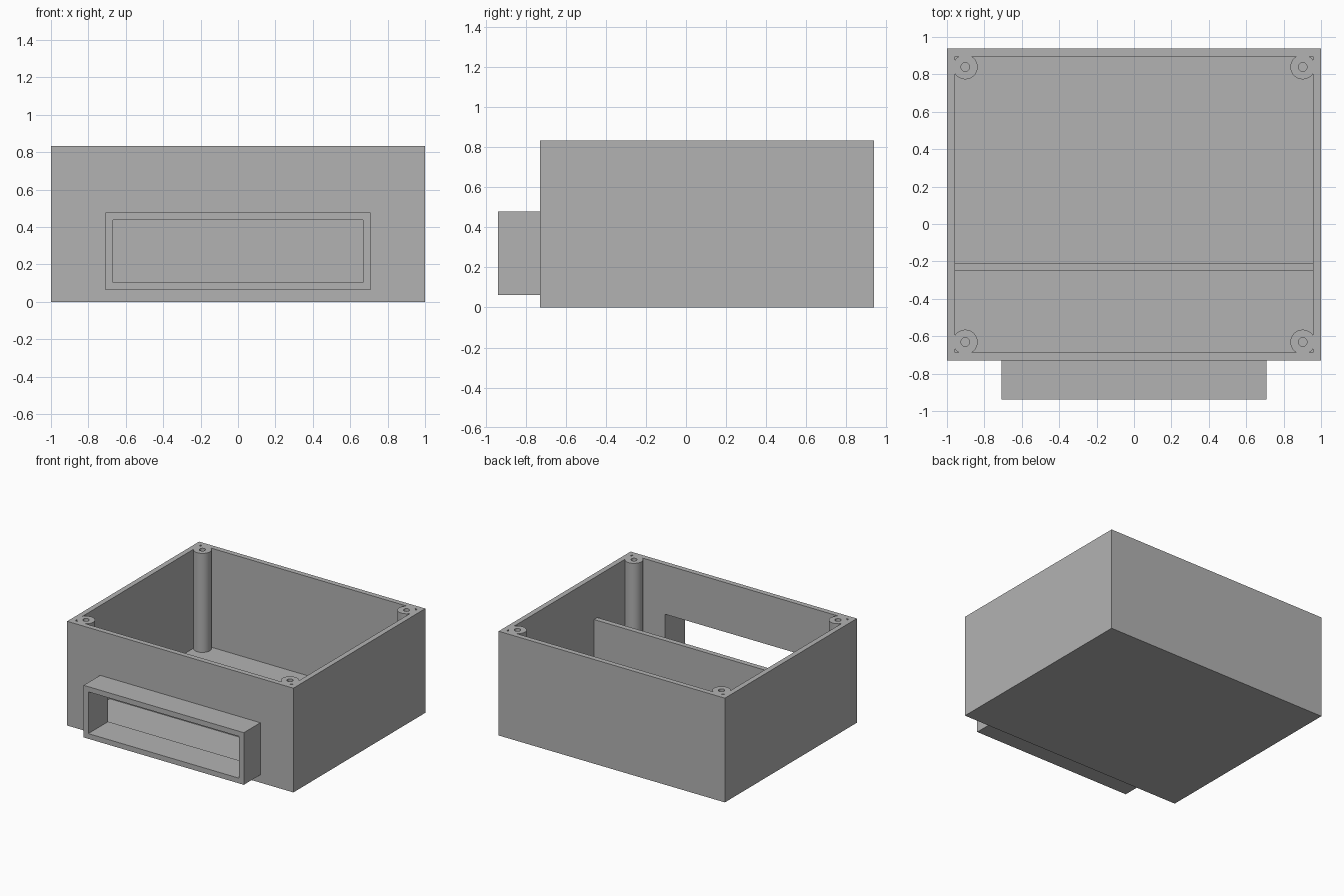
import bpy
import math

cube = bpy.data.objects.get("Cube")
if cube:
    bpy.data.objects.remove(cube, do_unlink=True)

grey = bpy.data.materials.new("plain grey")
grey.use_nodes = True
colour = (0.45, 0.45, 0.45, 1)
grey.diffuse_color = colour
grey.node_tree.nodes["Principled BSDF"].inputs["Base Color"].default_value = colour

# Overall dimensions
WALL = 0.0417
HEIGHT = 0.833
FRONT, BACK = -0.729, 0.9375
POST_INSET = 0.098


def finish(name):
    obj = bpy.context.object
    obj.name = name
    obj.data.materials.append(grey)
    return obj


def box(name, x, y0, y1, z0, z1):
    """Box symmetric in x, from y0 to y1 and z0 to z1."""
    bpy.ops.mesh.primitive_cube_add(size=1, location=(0, (y0 + y1) / 2, (z0 + z1) / 2))
    bpy.context.object.scale = (2 * x, y1 - y0, z1 - z0)
    bpy.ops.object.transform_apply(location=True, rotation=False, scale=True)
    return finish(name)


def cylinder(name, x, y, radius, z0, z1):
    bpy.ops.mesh.primitive_cylinder_add(vertices=48, radius=radius, depth=z1 - z0,
                                        location=(x, y, (z0 + z1) / 2))
    return finish(name)


def combine(target, tool, operation):
    """Apply a boolean and remove the tool."""
    mod = target.modifiers.new(operation.lower(), 'BOOLEAN')
    mod.object, mod.operation, mod.solver = tool, operation, 'EXACT'
    bpy.context.view_layer.objects.active = target
    bpy.ops.object.modifier_apply(modifier=mod.name)
    bpy.data.objects.remove(tool, do_unlink=True)


posts = [(sx * (1 - POST_INSET), y) for sx in (-1, 1)
         for y in (FRONT + POST_INSET, BACK - POST_INSET)]

# Outer body with the projecting front collar
body = box("enclosure", 1, FRONT, BACK, 0, HEIGHT)
combine(body, box("front_collar", 0.708, -0.9375, FRONT + 0.02, 0.0625, 0.479), 'UNION')

# Cavity shape, leaving the corner posts and the cross divider standing
cavity = box("cavity", 1 - WALL, FRONT + WALL, BACK - WALL, WALL, 1)
for x, y in posts:
    combine(cavity, cylinder("post", x, y, 0.066, -0.1, 1.1), 'DIFFERENCE')
combine(cavity, box("divider", 1.1, -0.25, -0.208, -0.1, 0.5), 'DIFFERENCE')
combine(body, cavity, 'DIFFERENCE')

# Rectangular opening through the collar and front wall
combine(body, box("opening", 0.667, -1.1, FRONT + 0.08, 0.104, 0.4375), 'DIFFERENCE')

# Screw holes in the posts
for x, y in posts:
    combine(body, cylinder("screw_hole", x, y, 0.023, WALL, 1), 'DIFFERENCE')

bpy.ops.object.select_all(action='DESELECT')
body.select_set(True)
bpy.context.view_layer.objects.active = body
bpy.ops.object.shade_smooth_by_angle(angle=math.radians(30))
